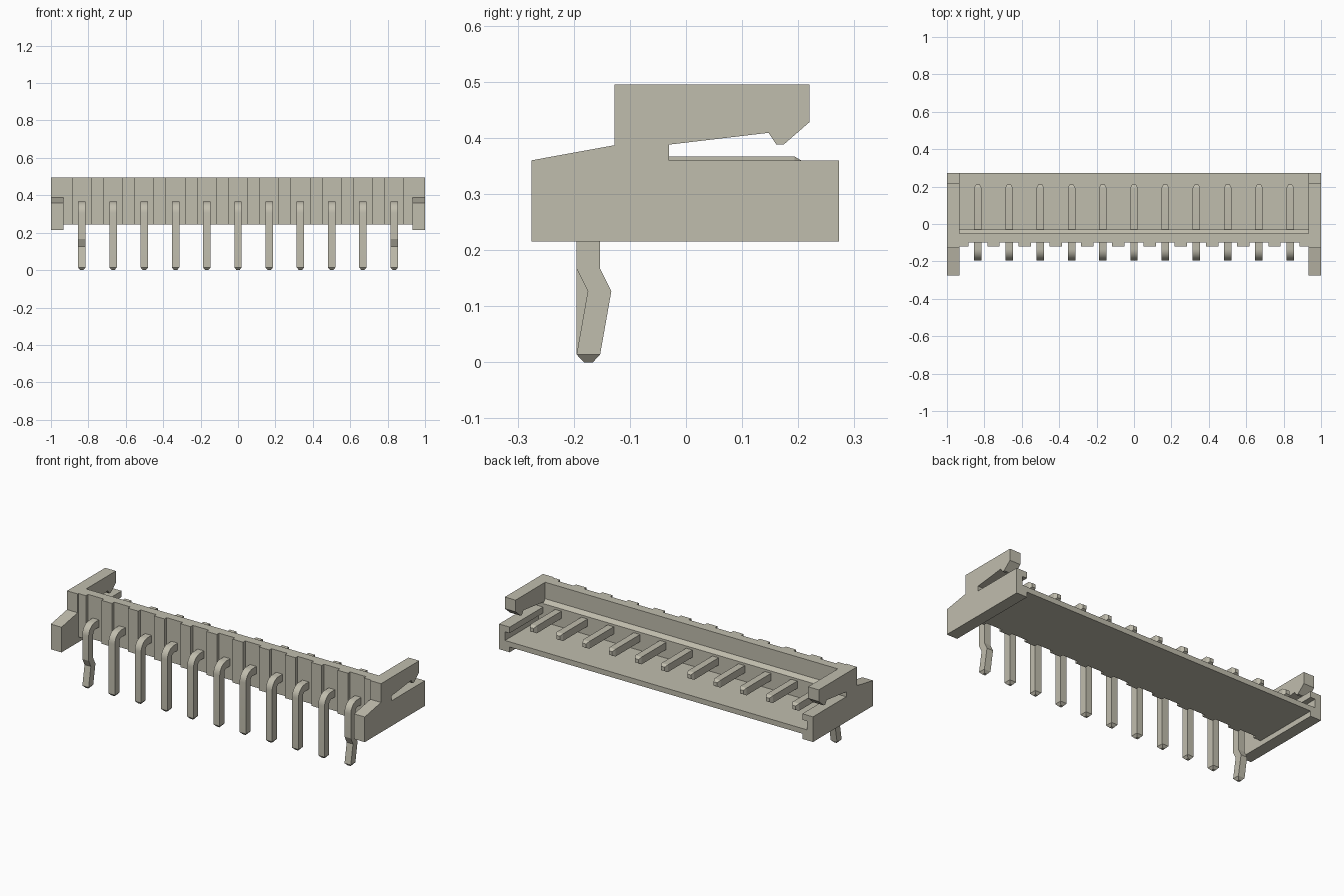
import bpy, bmesh, math
from mathutils import Vector

if "Cube" in bpy.data.objects:
    bpy.data.objects.remove(bpy.data.objects["Cube"], do_unlink=True)

COLOUR = (0.53, 0.51, 0.42, 1)
mat = bpy.data.materials.new("warm grey")
mat.use_nodes = True
mat.diffuse_color = COLOUR
bsdf = mat.node_tree.nodes["Principled BSDF"]
bsdf.inputs["Base Color"].default_value = COLOUR
bsdf.inputs["Roughness"].default_value = 0.6

PITCH, PINS = 0.167, 11
BASE, FLOOR, TOP = 0.245, 0.275, 0.495
INNER = 0.932


def finish(name, bm):
    bmesh.ops.recalc_face_normals(bm, faces=bm.faces)
    mesh = bpy.data.meshes.new(name)
    bm.to_mesh(mesh)
    bm.free()
    mesh.materials.append(mat)
    ob = bpy.data.objects.new(name, mesh)
    bpy.context.collection.objects.link(ob)
    return ob


def extrude_profile(name, profile, x0, x1):
    """Extrude a closed (y, z) profile from x0 to x1."""
    bm = bmesh.new()
    face = bm.faces.new([bm.verts.new((x0, y, z)) for y, z in profile])
    out = bmesh.ops.extrude_face_region(bm, geom=[face])
    verts = [v for v in out["geom"] if isinstance(v, bmesh.types.BMVert)]
    bmesh.ops.translate(bm, verts=verts, vec=(x1 - x0, 0, 0))
    return finish(name, bm)


def rect(y0, y1, z0, z1):
    return [(y0, z0), (y1, z0), (y1, z1), (y0, z1)]


def activate(ob):
    bpy.ops.object.select_all(action="DESELECT")
    ob.select_set(True)
    bpy.context.view_layer.objects.active = ob


# Floor and upright wall with a sloped inner ledge
extrude_profile("floor_and_wall",
                [(-0.10, BASE), (0.273, BASE), (0.273, FLOOR), (-0.03, FLOOR),
                 (-0.03, 0.38), (-0.05, 0.40), (-0.05, TOP), (-0.10, TOP)],
                -INNER, INNER)

# Ribs on the front of the wall, between the pins and at both ends
for i in range(PINS + 1):
    mid = (i - PINS / 2) * PITCH
    x0, x1 = max(mid - 0.033, -INNER), min(mid + 0.033, INNER)
    extrude_profile("wall_rib", rect(-0.12, -0.10, BASE, TOP), x0, x1)

# End walls with a latch arm above a slot, and a guide groove inside
side = [(-0.275, 0.215), (0.273, 0.215), (0.273, 0.36), (-0.03, 0.36),
        (-0.03, 0.388), (0.147, 0.409), (0.161, 0.388), (0.174, 0.388),
        (0.22, 0.428), (0.22, TOP), (-0.127, TOP), (-0.127, 0.387), (-0.275, 0.36)]
for label, s in (("left", 1), ("right", -1)):
    wall = extrude_profile(label + "_end_wall", side, s * INNER, s * 1.0)
    cutter = extrude_profile("groove_cutter", rect(-0.03, 0.30, FLOOR, 0.325),
                             s * 0.90, s * 0.962)
    cutter.hide_render = True
    mod = wall.modifiers.new("groove", "BOOLEAN")
    mod.operation, mod.solver, mod.object = "DIFFERENCE", "EXACT", cutter
    activate(wall)
    bpy.ops.object.modifier_apply(modifier=mod.name)
    bpy.data.objects.remove(cutter, do_unlink=True)


def make_pin(name, x, kinked):
    """Skin square sections along an L-shaped path in the yz plane."""
    h, r = 0.021, 0.04          # half thickness, bend radius
    leg_y, arm_z = -0.174, 0.346
    # Each section: centre y, centre z, turn angle, half size
    sections = [(leg_y, 0.0, 0, 0.008), (leg_y, 0.014, 0, h)]
    if kinked:
        sections += [(-0.154, 0.127, 0, h), (leg_y, 0.167, 0, h)]
    for k in range(9):
        a = math.pi / 2 * k / 8
        sections.append((leg_y + r - r * math.cos(a), arm_z - r + r * math.sin(a), a, h))
    sections += [(0.193, arm_z, math.pi / 2, h), (0.21, arm_z, math.pi / 2, 0.011)]
    bm = bmesh.new()
    rings = []
    for y, z, a, w in sections:
        across = Vector((0, math.cos(a), -math.sin(a)))
        wx = min(w, 0.02)
        rings.append([bm.verts.new(Vector((x + i * wx, y, z)) + across * (j * w))
                      for i, j in ((-1, -1), (1, -1), (1, 1), (-1, 1))])
    for p, q in zip(rings, rings[1:]):
        for k in range(4):
            n = (k + 1) % 4
            bm.faces.new((p[k], p[n], q[n], q[k]))
    bm.faces.new(rings[0])
    bm.faces.new(rings[-1])
    ob = finish(name, bm)
    activate(ob)
    bpy.ops.object.shade_smooth_by_angle(angle=math.radians(15))


# Row of bent pins; the two outermost have kinked legs
for i in range(PINS):
    end = i in (0, PINS - 1)
    make_pin("kinked_pin" if end else "pin", (i - (PINS - 1) / 2) * PITCH, end)
